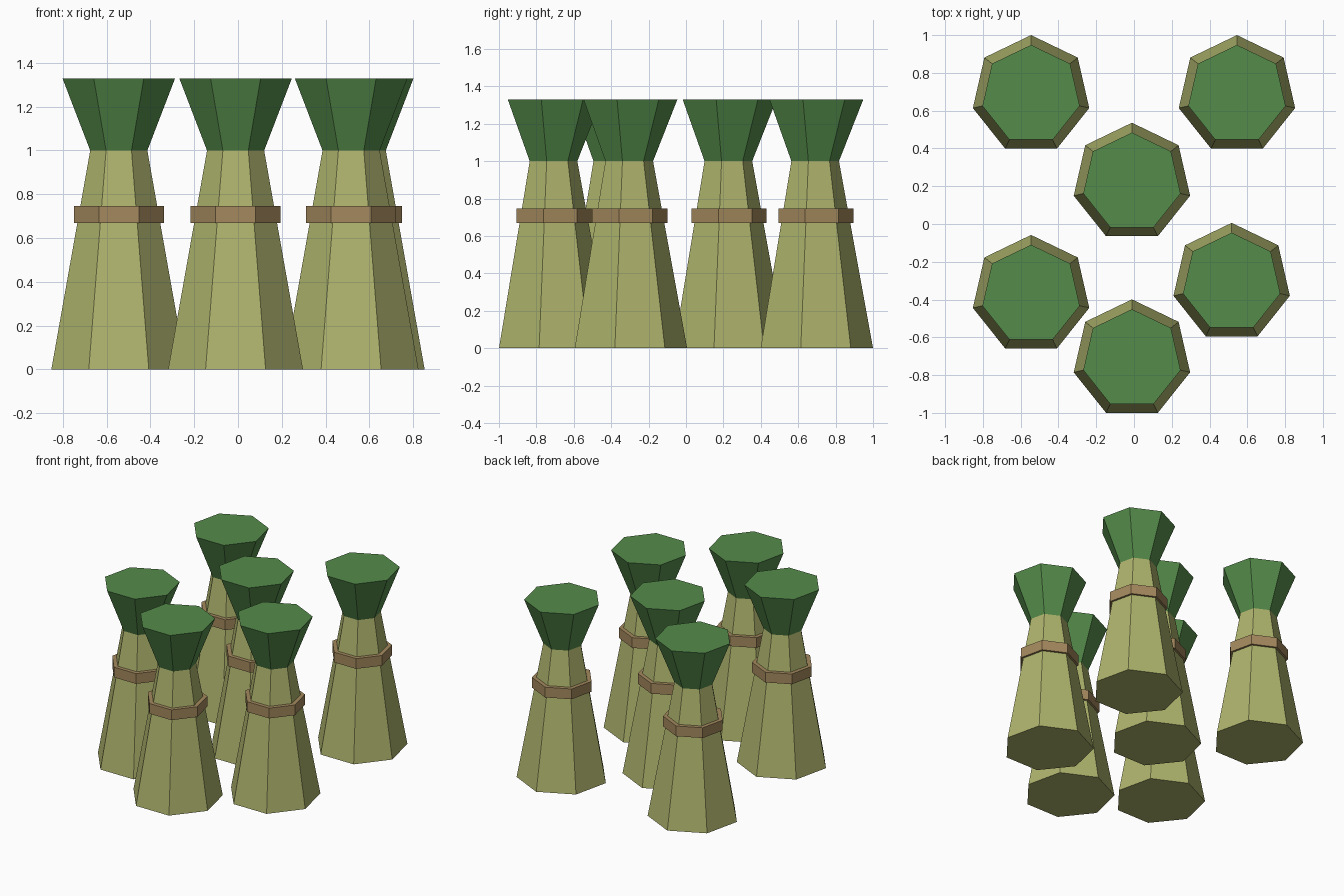
import bpy, bmesh, math

if "Cube" in bpy.data.objects:
    bpy.data.objects.remove(bpy.data.objects["Cube"])

SIDES = 7
# bundle positions (x, y)
SPOTS = [(-0.545, 0.684), (0.545, 0.684), (-0.011, 0.22),
         (-0.545, -0.374), (0.517, -0.31), (-0.011, -0.715)]


def material(name, color):
    m = bpy.data.materials.new(name)
    m.diffuse_color = (*color, 1)
    m.use_nodes = True
    m.node_tree.nodes["Principled BSDF"].inputs["Base Color"].default_value = m.diffuse_color
    return m


STALK = material("stalk_straw", (0.42, 0.45, 0.15))
LEAF = material("leaf_green", (0.09, 0.26, 0.07))
TIE = material("tie_brown", (0.37, 0.25, 0.11))


def lathe(name, profile, mat, spot, closed=False):
    """Seven-sided turned shape; open profiles get end caps."""
    bm = bmesh.new()
    rings = []
    for r, z in profile:
        angles = [math.pi / 2 + math.tau * k / SIDES for k in range(SIDES)]
        rings.append([bm.verts.new((r * math.cos(a), r * math.sin(a), z)) for a in angles])
    pairs = list(zip(rings, rings[1:]))
    if closed:
        pairs.append((rings[-1], rings[0]))
    else:
        bm.faces.new(rings[0])
        bm.faces.new(rings[-1])
    for a, b in pairs:
        for k in range(SIDES):
            n = (k + 1) % SIDES
            bm.faces.new((a[k], a[n], b[n], b[k]))
    bmesh.ops.recalc_face_normals(bm, faces=bm.faces)
    mesh = bpy.data.meshes.new(name)
    bm.to_mesh(mesh)
    bm.free()
    mesh.materials.append(mat)
    obj = bpy.data.objects.new(name, mesh)
    obj.location = (*spot, 0)
    bpy.context.collection.objects.link(obj)


for i, spot in enumerate(SPOTS, 1):
    # tapering stalk bundle
    lathe(f"stalk_bundle_{i}", [(0.316, 0), (0.134, 1.0)], STALK, spot)
    # flared leafy top
    lathe(f"leafy_top_{i}", [(0.134, 1.0), (0.264, 1.33)], LEAF, spot)
    # tie ring around the bundle
    lathe(f"tie_band_{i}", [(0.178, 0.669), (0.211, 0.669), (0.211, 0.746), (0.178, 0.746)],
          TIE, spot, closed=True)
